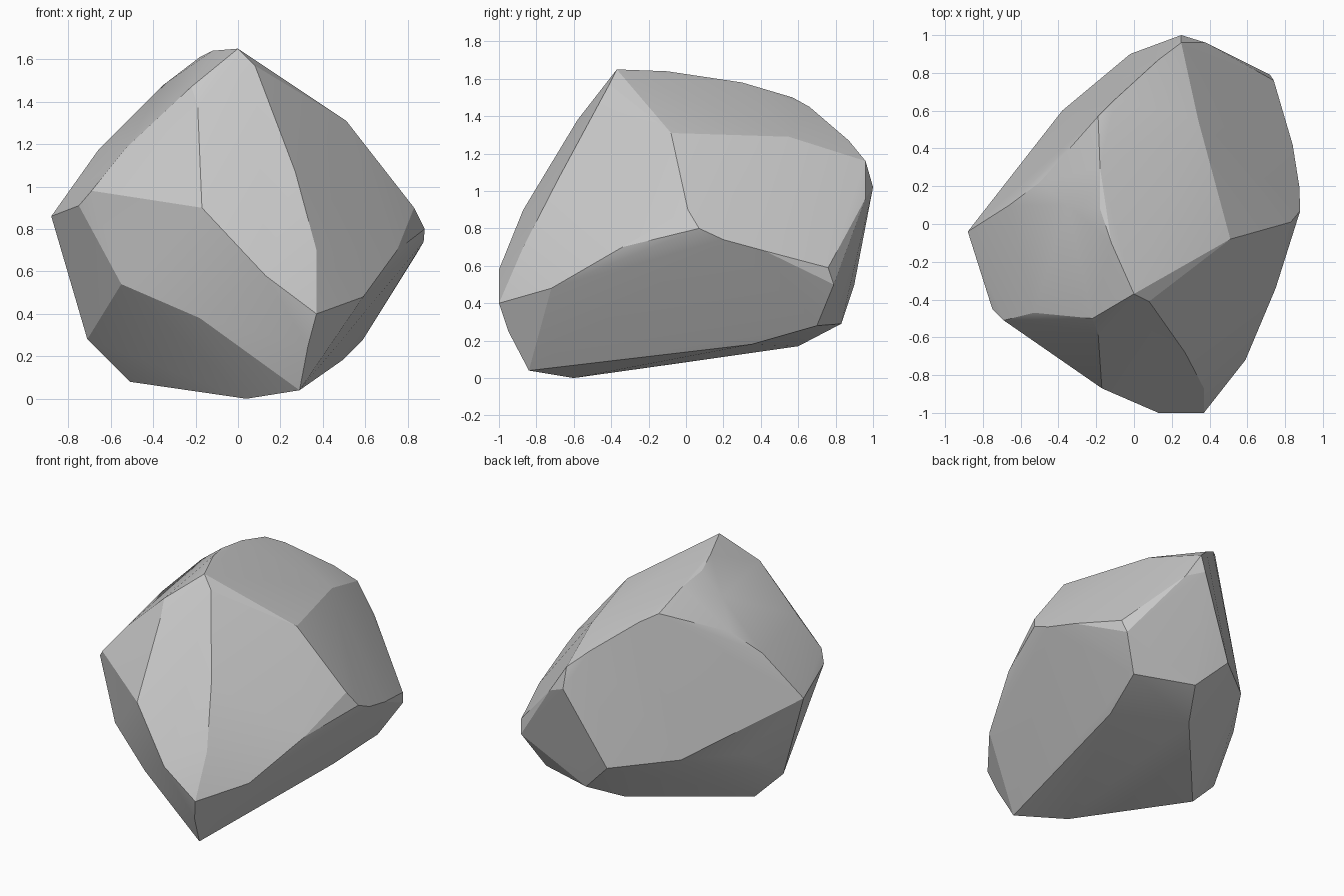
import bpy, bmesh, math

# Corner points of the boulder, grouped by height
crown = [(0, -.37, 1.65), (.08, -.41, 1.57), (-.12, -.1, 1.64), (-.18, .08, 1.61), (-.18, .3, 1.58),
         (-.19, .57, 1.5), (-.1, .66, 1.45), (.13, .87, 1.27), (-.5, .22, 1.32), (-.22, -.5, 1.47),
         (-.35, .1, 1.48)]
shoulder = [(.2, -.55, 1.27), (.51, -.08, 1.31), (.34, .55, 1.29), (.25, .96, 1.16), (-.19, -.58, 1.38),
            (-.53, -.47, 1.18), (.27, -.68, 1.07), (-.66, .1, 1.17)]
waist = [(.25, 1, 1.02), (.38, .96, .96), (.83, .01, .9), (.88, .07, .8), (.875, .2, .74), (.84, .42, .68),
         (.74, .76, .59), (.75, -.34, .7), (.37, -.87, .7), (-.17, -.87, .9), (-.69, -.51, .98),
         (-.75, -.45, .91), (-.88, -.04, .86), (.13, -1, .58)]
base = [(.37, -1, .4), (.59, -.72, .48), (.72, .79, .5), (-.02, .9, .5), (-.38, .6, .54), (-.62, .24, .51),
        (-.55, -.57, .54), (-.18, -.77, .38), (.33, -.95, .25), (-.71, -.06, .28), (.19, .83, .29),
        (.59, .7, .28), (.49, .35, .18), (.05, .6, .17), (-.51, -.03, .08), (.29, -.84, .04), (.04, -.6, 0)]

# Wrap the corners in one faceted skin, merging nearly flat triangles
bm = bmesh.new()
for p in crown + shoulder + waist + base:
    bm.verts.new(p)
bmesh.ops.convex_hull(bm, input=bm.verts)
loose = [v for v in bm.verts if not v.link_faces]
bmesh.ops.delete(bm, geom=loose, context='VERTS')
bmesh.ops.dissolve_limit(bm, angle_limit=math.radians(2), verts=bm.verts, edges=bm.edges)
bmesh.ops.recalc_face_normals(bm, faces=bm.faces)
mesh = bpy.data.meshes.new("boulder")
bm.to_mesh(mesh)
bm.free()

# Boulder object: soft shading inside each facet, hard main ridges
rock = bpy.data.objects.new("boulder", mesh)
bpy.context.collection.objects.link(rock)
bpy.context.view_layer.objects.active = rock
rock.select_set(True)
bpy.ops.object.shade_smooth_by_angle(angle=math.radians(17))
